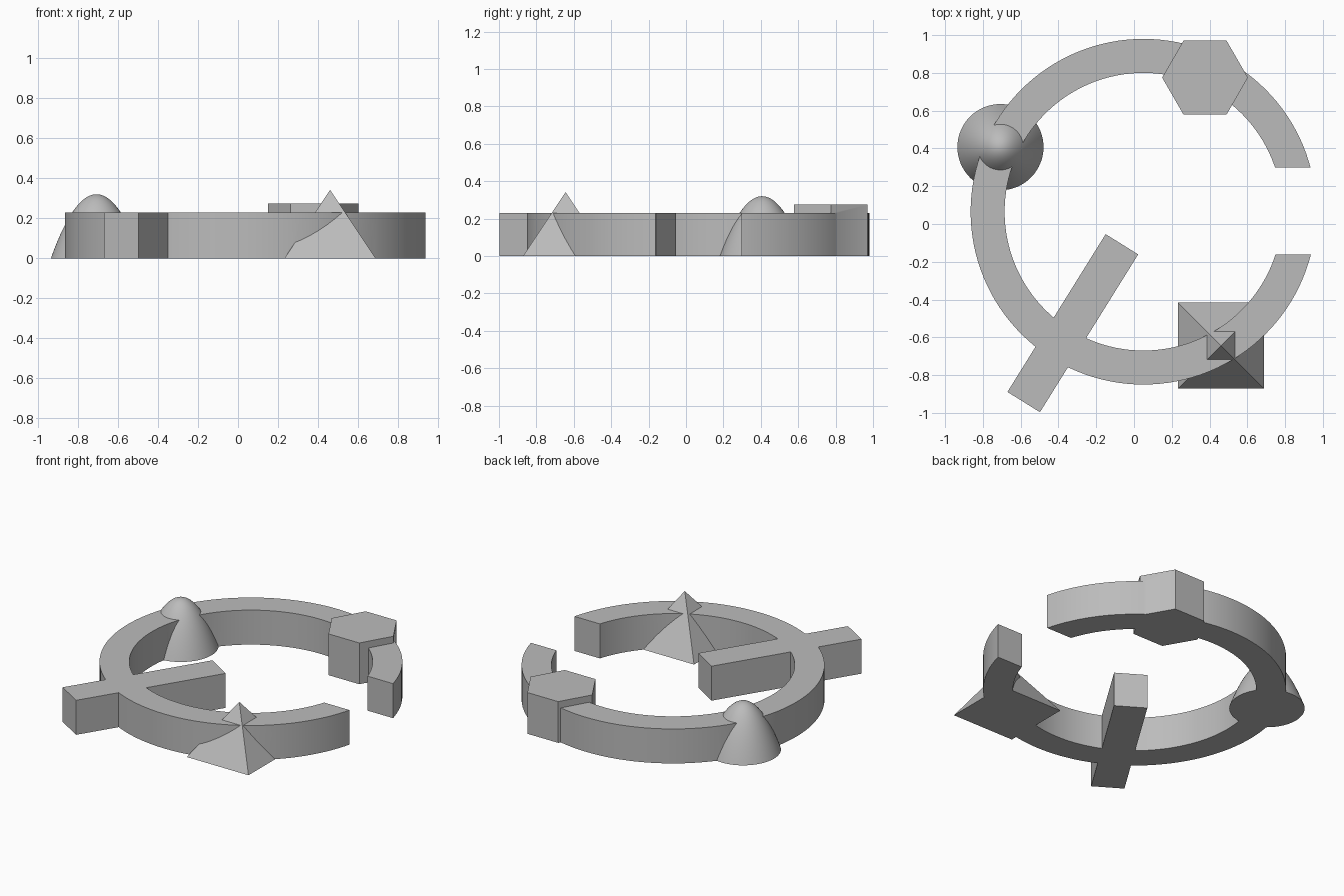
import bpy, bmesh, math
from mathutils import Matrix

cube = bpy.data.objects.get("Cube")
if cube:
    bpy.data.objects.remove(cube, do_unlink=True)

SEGMENTS = 128
HEIGHT = 0.23

grey = bpy.data.materials.new("plain_grey")
grey.use_nodes = True
colour = (0.5, 0.5, 0.5, 1)
grey.diffuse_color = colour
grey.node_tree.nodes["Principled BSDF"].inputs["Base Color"].default_value = colour


def finish(name, bm):
    bmesh.ops.recalc_face_normals(bm, faces=bm.faces)
    mesh = bpy.data.meshes.new(name)
    bm.to_mesh(mesh)
    bm.free()
    mesh.materials.append(grey)
    obj = bpy.data.objects.new(name, mesh)
    bpy.context.collection.objects.link(obj)
    return obj


def solid(name, x, y, sides, r_low, r_top, height, turn=0, z=0):
    """Upright prism or pyramid standing on z."""
    bm = bmesh.new()
    place = Matrix.Translation((x, y, z + height / 2)) @ Matrix.Rotation(turn, 4, 'Z')
    bmesh.ops.create_cone(bm, cap_ends=True, segments=sides, radius1=r_low,
                          radius2=r_top, depth=height, matrix=place)
    bmesh.ops.remove_doubles(bm, verts=bm.verts, dist=1e-5)
    return finish(name, bm)


def box(name, centre, size, turn=0):
    bm = bmesh.new()
    place = (Matrix.Translation(centre) @ Matrix.Rotation(turn, 4, 'Z')
             @ Matrix.Diagonal((*size, 1)))
    bmesh.ops.create_cube(bm, size=1, matrix=place)
    return finish(name, bm)


def paraboloid(name, x, y, radius, height, rings=28):
    """Dome whose radius shrinks linearly, so its height is parabolic."""
    bm = bmesh.new()
    profile = [bm.verts.new((radius * (1 - i / rings), 0,
                             height * (1 - (1 - i / rings) ** 2)))
               for i in range(rings + 1)]
    profile.insert(0, bm.verts.new((0, 0, 0)))
    edges = [bm.edges.new(pair) for pair in zip(profile, profile[1:])]
    bmesh.ops.spin(bm, geom=profile + edges, cent=(0, 0, 0), axis=(0, 0, 1),
                   angle=math.tau, steps=64)
    bmesh.ops.remove_doubles(bm, verts=bm.verts, dist=1e-5)
    bmesh.ops.translate(bm, verts=bm.verts, vec=(x, y, 0))
    return finish(name, bm)


def combine(target, other, operation):
    """Apply a boolean and drop the second solid."""
    mod = target.modifiers.new("boolean", 'BOOLEAN')
    mod.operation, mod.object, mod.solver = operation, other, 'EXACT'
    bpy.context.view_layer.objects.active = target
    bpy.ops.object.modifier_apply(modifier=mod.name)
    bpy.data.objects.remove(other, do_unlink=True)


# Open ring with a straight-sided gap
ring = solid("open_ring", 0.05, 0.065, SEGMENTS, 0.915, 0.915, HEIGHT)
combine(ring, solid("hole", 0.05, 0.065, SEGMENTS, 0.735, 0.735, 1, z=-0.5), 'DIFFERENCE')
combine(ring, box("gap", (0.9, 0.068, 0), (1, 0.46, 2)), 'DIFFERENCE')

# Crossing bar, hexagonal post, pyramid and dome fused into the ring
combine(ring, box("bar", (-0.324, -0.525, HEIGHT / 2), (0.984, 0.203, HEIGHT),
                  math.radians(58.1)), 'UNION')
combine(ring, solid("hex_post", 0.376, 0.775, 6, 0.227, 0.227, 0.275, math.pi / 6 * 3), 'UNION')
combine(ring, solid("pyramid", 0.46, -0.644, 4, 0.228 * math.sqrt(2), 0, 0.342,
                    math.pi / 4), 'UNION')
combine(ring, paraboloid("dome", -0.707, 0.407, 0.228, 0.32), 'UNION')

# Smooth the curves, keep the corners crisp
bpy.ops.object.select_all(action='DESELECT')
ring.select_set(True)
bpy.context.view_layer.objects.active = ring
bpy.ops.object.shade_smooth_by_angle(angle=math.radians(25))
